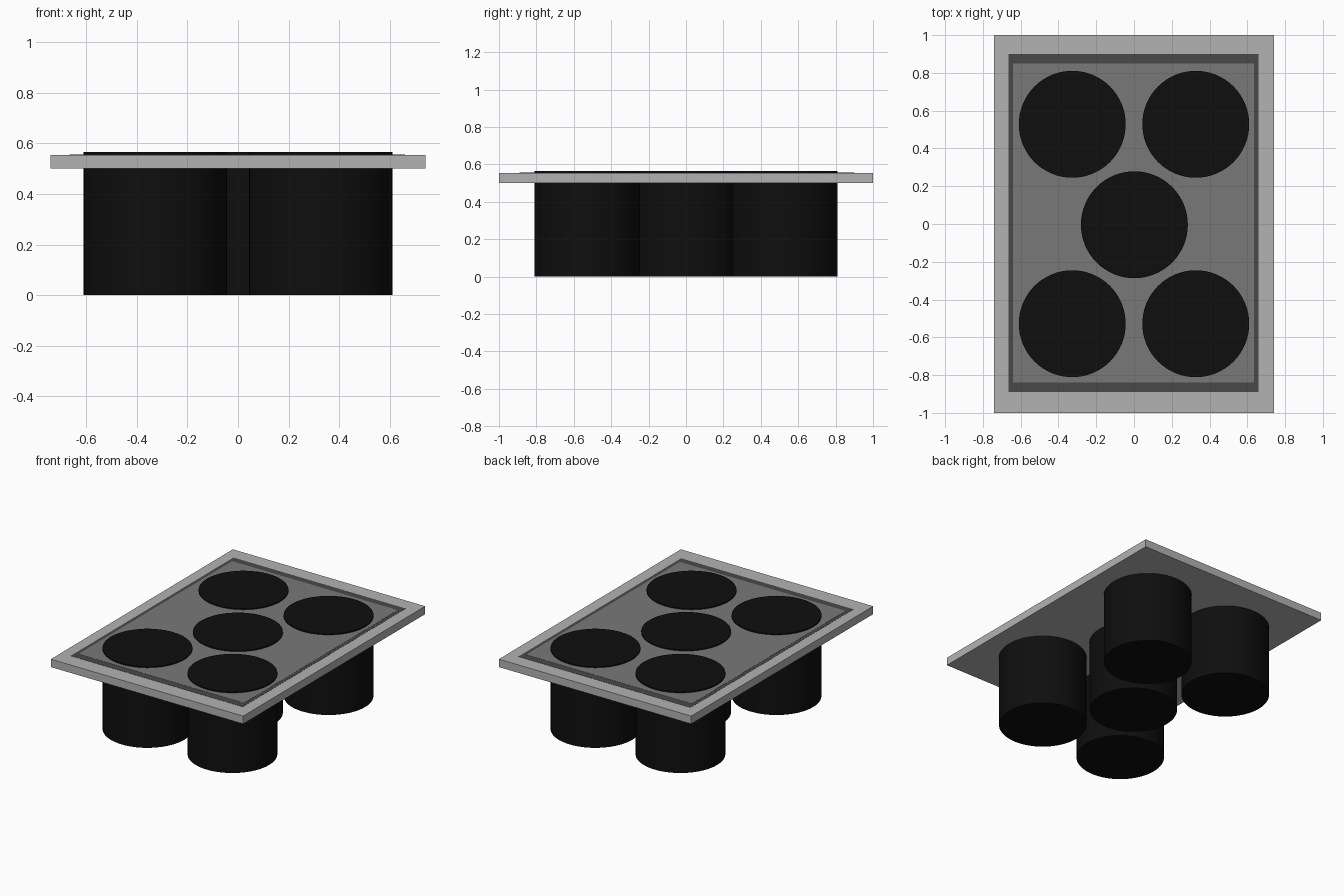
import bpy, math

if "Cube" in bpy.data.objects:
    bpy.data.objects.remove(bpy.data.objects["Cube"])


def material(name, value):
    m = bpy.data.materials.new(name)
    m.diffuse_color = (value, value, value, 1)
    m.use_nodes = True
    m.node_tree.nodes["Principled BSDF"].inputs["Base Color"].default_value = m.diffuse_color
    return m


light = material("light grey", 0.45)
mid = material("mid grey", 0.19)
dark = material("dark grey", 0.066)
black = material("black", 0.0045)


def slab(name, x0, x1, y0, y1, z0, z1, mat):
    bpy.ops.mesh.primitive_cube_add(size=1, location=((x0 + x1) / 2, (y0 + y1) / 2, (z0 + z1) / 2))
    ob = bpy.context.object
    ob.name = name
    ob.scale = (x1 - x0, y1 - y0, z1 - z0)
    bpy.ops.object.transform_apply(location=False, rotation=False, scale=True)
    ob.data.materials.append(mat)


def drum(name, x, y):
    bpy.ops.mesh.primitive_cylinder_add(vertices=64, radius=0.283, depth=0.565, location=(x, y, 0.2825))
    ob = bpy.context.object
    ob.name = name
    ob.data.materials.append(black)
    bpy.ops.object.shade_smooth_by_angle(angle=math.radians(30))


# Mounting plate with painted border line and inner panel
slab("plate", -0.74, 0.74, -1.0, 1.0, 0.50, 0.555, light)
slab("border_line", -0.665, 0.66, -0.89, 0.90, 0.554, 0.556, dark)
slab("inner_panel", -0.64, 0.635, -0.84, 0.85, 0.5545, 0.557, mid)

# Four corner drums and one in the middle
for sx, side in ((-1, "left"), (1, "right")):
    for sy, end in ((-1, "front"), (1, "back")):
        drum(f"{end}_{side}_drum", sx * 0.327, sy * 0.528)
drum("centre_drum", 0.002, -0.004)
